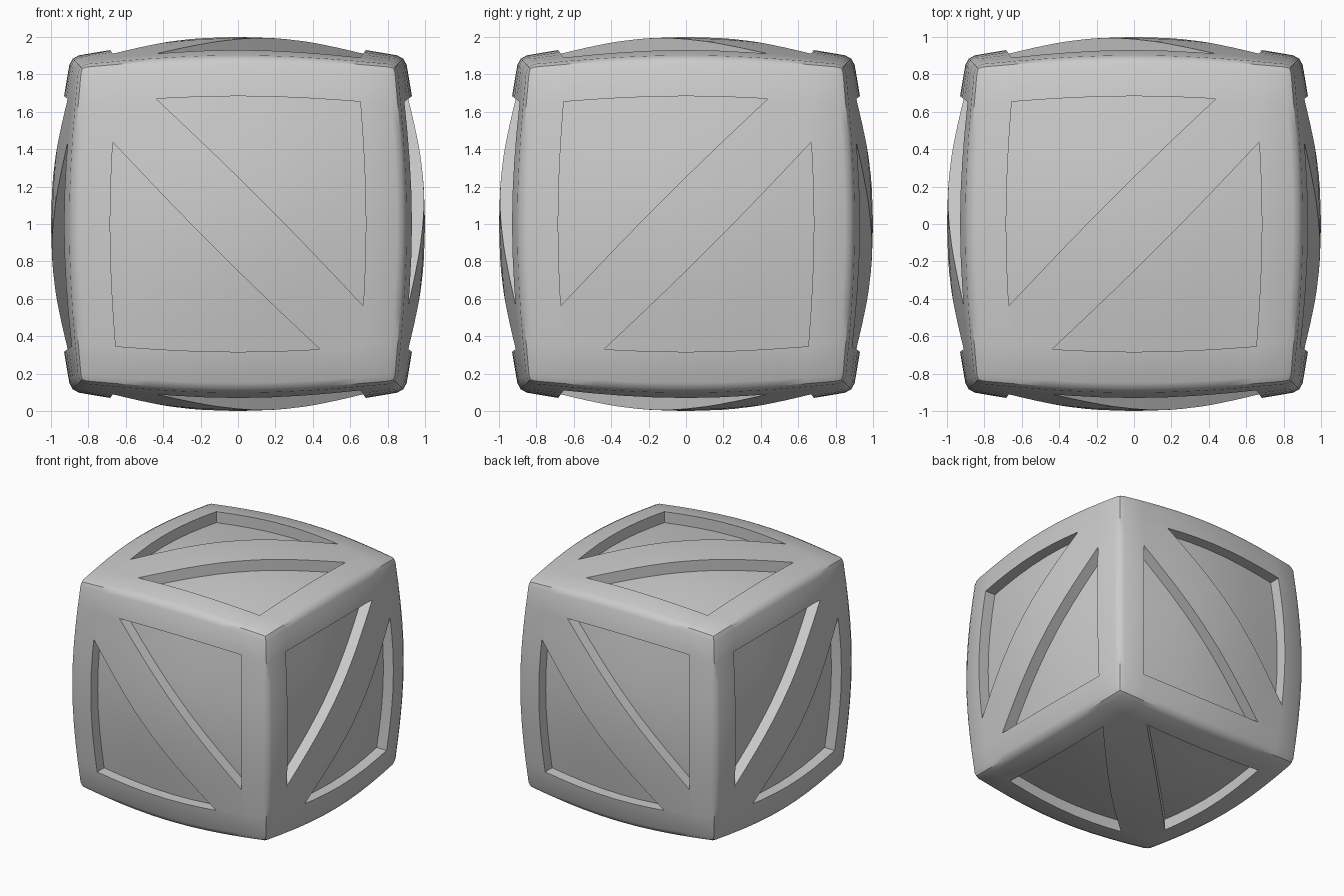
import bpy, bmesh
from mathutils import Vector

if "Cube" in bpy.data.objects:
    bpy.data.objects.remove(bpy.data.objects["Cube"], do_unlink=True)

FLAT, ROUND = 0.64, 0.36   # blend of cube and sphere that makes the bulge
OPEN = 0.735               # half width of the panel opening
BAND = 0.255               # half width of the diagonal brace
DEPTH = 0.09               # how far the panels are sunk
CELLS = 8
EPS = 1e-4

X, Y, Z = Vector((1, 0, 0)), Vector((0, 1, 0)), Vector((0, 0, 1))
# Axes u, v of each side; the brace runs along u = v
SIDES = [(X, Y), (Y, X), (Y, Z), (-Y, Z), (Z, -X), (Z, X)]

grey = bpy.data.materials.new("light grey")
grey.use_nodes = True
grey.diffuse_color = (0.6, 0.6, 0.6, 1)
grey.node_tree.nodes["Principled BSDF"].inputs["Base Color"].default_value = (0.6, 0.6, 0.6, 1)


def in_opening(co):
    return max(abs(co.x), abs(co.y)) < OPEN + EPS


def on_rim(co):
    return abs(max(abs(co.x), abs(co.y)) - OPEN) < EPS


def in_band(co):
    return abs(co.x - co.y) < BAND


def flat_side():
    """One flat side, divided along the opening and the brace edges."""
    bm = bmesh.new()
    ticks = [-1] + [OPEN * (2 * i / CELLS - 1) for i in range(CELLS + 1)] + [1]
    rows = [[bm.verts.new((u, v, 0)) for u in ticks] for v in ticks]
    for a, b in zip(rows, rows[1:]):
        for i in range(len(ticks) - 1):
            bm.faces.new((a[i], a[i + 1], b[i + 1], b[i]))
    for s in (-1, 1):
        faces = [f for f in bm.faces if in_opening(f.calc_center_median())]
        edges = {e for f in faces for e in f.edges}
        verts = {v for f in faces for v in f.verts}
        bmesh.ops.bisect_plane(bm, geom=faces + list(edges) + list(verts), dist=EPS,
                               plane_co=(s * BAND, 0, 0), plane_no=(1, -1, 0))
    return bm


def build(name, keep, wall=None, sink=0.0, bevel=0.0):
    """Keep part of each side, bulge it, add walls and join the six sides."""
    whole = bmesh.new()
    mesh = bpy.data.meshes.new(name)
    for u, v in SIDES:
        n = u.cross(v)
        bm = flat_side()
        drop = [f for f in bm.faces if not keep(f.calc_center_median())]
        bmesh.ops.delete(bm, geom=drop, context='FACES')
        if wall:
            edges = [e for e in bm.edges if e.is_boundary and wall(e)]
            out = bmesh.ops.extrude_edge_only(bm, edges=edges)
            for item in out["geom"]:
                if isinstance(item, bmesh.types.BMVert):
                    item.co.z = -DEPTH - 0.02
        for vert in bm.verts:
            p = u * vert.co.x + v * vert.co.y + n
            vert.co = p * FLAT + p.normalized() * ROUND + n * (vert.co.z - sink)
        bm.to_mesh(mesh)
        bm.free()
        whole.from_mesh(mesh)
    bmesh.ops.remove_doubles(whole, verts=whole.verts, dist=EPS)
    if bevel:
        # Rounded cube edges, where two different sides meet
        rim = [e for e in whole.edges if len(e.link_faces) == 2
               and all(sorted(abs(c) for c in v.co)[1] > 0.83 for v in e.verts)]
        bmesh.ops.bevel(whole, geom=rim, offset=bevel, segments=2, profile=0.5,
                        affect='EDGES', clamp_overlap=True)
    whole.to_mesh(mesh)
    whole.free()
    mesh.materials.append(grey)
    obj = bpy.data.objects.new(name, mesh)
    obj.location.z = 1
    bpy.context.collection.objects.link(obj)
    bpy.ops.object.select_all(action='DESELECT')
    obj.select_set(True)
    bpy.context.view_layer.objects.active = obj
    bpy.ops.object.shade_smooth_by_angle(angle=0.6)
    return obj


# Outer frame with walls down into each opening
build("frame", lambda c: not in_opening(c),
      wall=lambda e: all(on_rim(v.co) for v in e.verts), bevel=0.045)

# Sunken domed panels
build("panels", in_opening, sink=DEPTH)

# Raised diagonal braces, level with the frame
build("diagonal_braces", lambda c: in_opening(c) and in_band(c),
      wall=lambda e: not all(on_rim(v.co) for v in e.verts))
